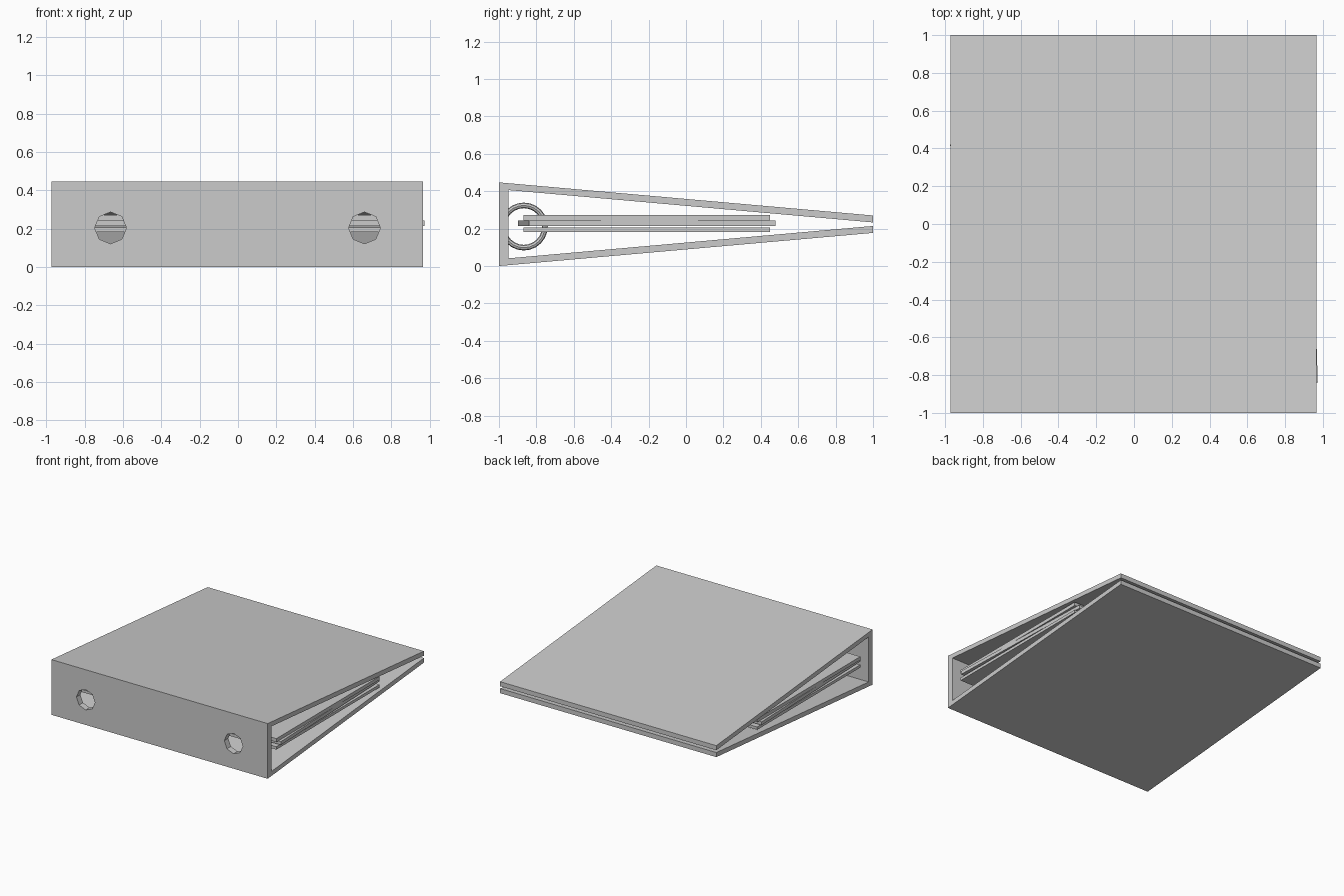
import bpy, bmesh, math
from mathutils import Matrix

if "Cube" in bpy.data.objects:
    bpy.data.objects.remove(bpy.data.objects["Cube"], do_unlink=True)

GREY = (0.6, 0.6, 0.6, 1)
grey = bpy.data.materials.new("plain grey")
grey.use_nodes = True
grey.diffuse_color = GREY
grey.node_tree.nodes["Principled BSDF"].inputs["Base Color"].default_value = GREY


def add_object(name, bm):
    bmesh.ops.recalc_face_normals(bm, faces=bm.faces)
    mesh = bpy.data.meshes.new(name)
    bm.to_mesh(mesh)
    bm.free()
    mesh.materials.append(grey)
    obj = bpy.data.objects.new(name, mesh)
    bpy.context.collection.objects.link(obj)
    return obj


# Cover: a wedge-shaped profile of spine and two boards, extruded across x
MID, HALF_WIDTH, SHIFT = 0.2235, 0.969, -0.003
upper = [(-1, 0.2235), (1, 0.0465), (1, 0.0095), (-0.95, 0.1825)]
profile = [(y, MID + h) for y, h in upper]
profile += [(y, MID - h) for y, h in reversed(upper)]
bm = bmesh.new()
face = bm.faces.new([bm.verts.new((SHIFT - HALF_WIDTH, y, z)) for y, z in profile])
side = bmesh.ops.extrude_face_region(bm, geom=[face])
moved = [v for v in side["geom"] if isinstance(v, bmesh.types.BMVert)]
bmesh.ops.translate(bm, verts=moved, vec=(2 * HALF_WIDTH, 0, 0))
cover = add_object("binder_cover", bm)

# Octagonal finger holes through the spine
for label, x in (("right", -0.665), ("left", 0.66)):
    bm = bmesh.new()
    bmesh.ops.create_cone(bm, cap_ends=True, segments=8, radius1=0.083, radius2=0.083,
                          depth=0.2, matrix=Matrix.Translation((x, -1, 0.204))
                          @ Matrix.Rotation(math.pi / 2, 4, "X"))
    cutter = add_object(label + "_hole_cutter", bm)
    cutter.hide_render = True
    cutter.hide_viewport = True
    cut = cover.modifiers.new(label + "_hole", "BOOLEAN")
    cut.operation = "DIFFERENCE"
    cut.solver = "EXACT"
    cut.object = cutter

# Paper stacks; the middle one lies slightly askew
for name, low, high, angle in (("lower_paper", 0.183, 0.206, 0),
                               ("middle_paper", 0.215, 0.242, 0.031),
                               ("upper_paper", 0.244, 0.272, 0)):
    bm = bmesh.new()
    bmesh.ops.create_cube(bm, size=1, matrix=Matrix.Translation((0, -0.21, (low + high) / 2))
                          @ Matrix.Rotation(angle, 4, "Z")
                          @ Matrix.Diagonal((1.906, 1.32, high - low, 1)))
    add_object(name, bm)

# Two binder rings standing in the y-z plane
for label, x in (("right", -0.25), ("left", 0.25)):
    bpy.ops.mesh.primitive_torus_add(major_segments=24, minor_segments=8,
                                     major_radius=0.113, minor_radius=0.015,
                                     location=(x, -0.867, 0.211),
                                     rotation=(0, math.pi / 2, 0))
    ring = bpy.context.object
    ring.name = label + "_ring"
    ring.data.materials.append(grey)
